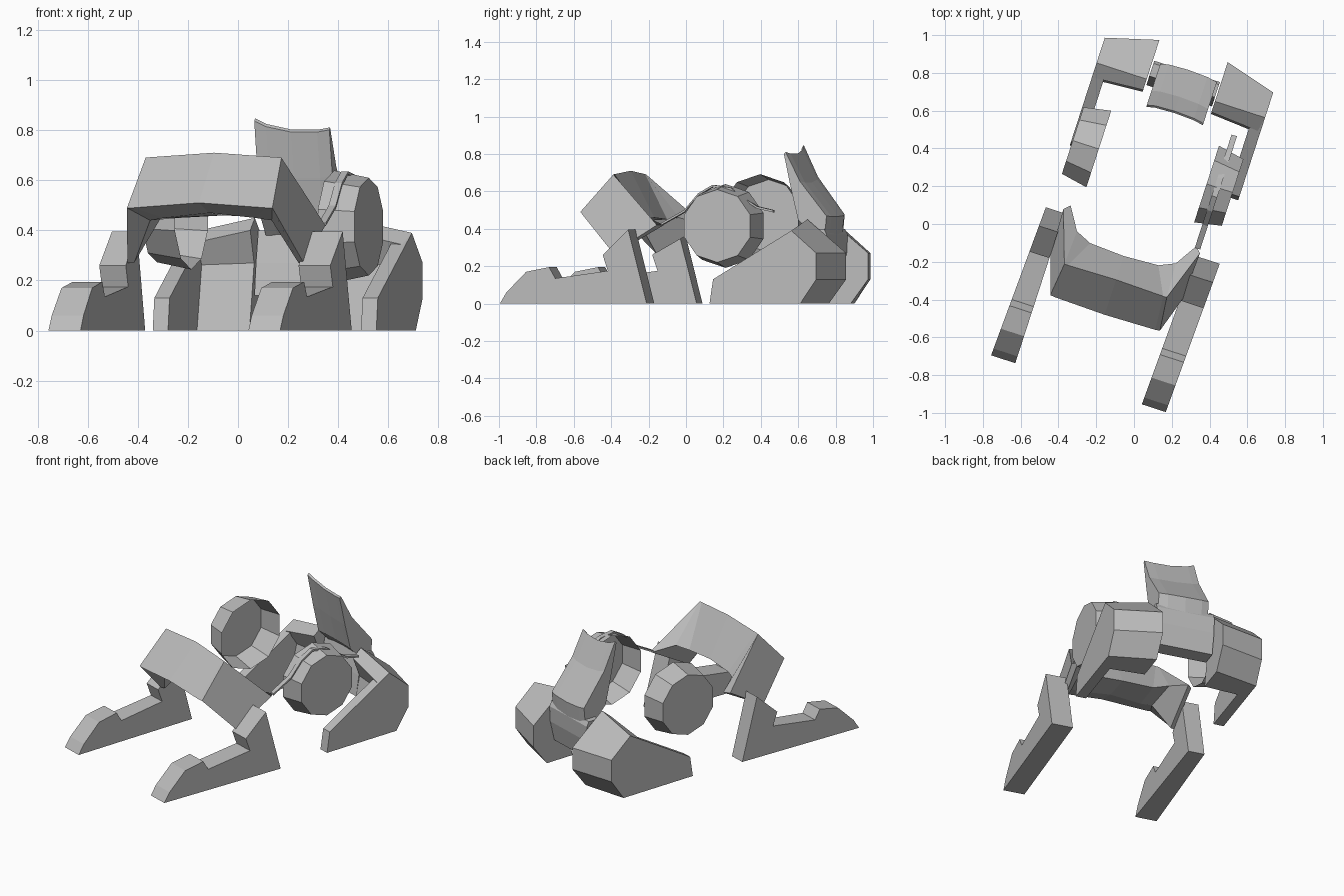
import bpy, bmesh, math
from mathutils import Matrix, Vector

if "Cube" in bpy.data.objects:
    bpy.data.objects.remove(bpy.data.objects["Cube"], do_unlink=True)

TURN = Matrix.Rotation(math.radians(-18), 4, 'Z')

grey = bpy.data.materials.new("plain_grey")
grey.use_nodes = True
grey.diffuse_color = (0.5, 0.5, 0.5, 1)
grey.node_tree.nodes["Principled BSDF"].inputs["Base Color"].default_value = (0.5, 0.5, 0.5, 1)


def loft(name, sections, ends=(True, True)):
    """Skin matching rings of points into one flat shaded part."""
    bm = bmesh.new()
    rings = [[bm.verts.new(TURN @ Vector(p)) for p in s] for s in sections]
    n = len(rings[0])
    for a, b in zip(rings, rings[1:]):
        for i in range(n):
            j = (i + 1) % n
            bm.faces.new((a[i], a[j], b[j], b[i]))
    if ends[0]:
        bm.faces.new(rings[0])
    if ends[1]:
        bm.faces.new(rings[-1])
    bmesh.ops.recalc_face_normals(bm, faces=bm.faces)
    mesh = bpy.data.meshes.new(name)
    bm.to_mesh(mesh)
    bm.free()
    mesh.materials.append(grey)
    obj = bpy.data.objects.new(name, mesh)
    bpy.context.collection.objects.link(obj)


def side(u, profile, toe=0):
    """Place a (depth, height) profile at sideways position u."""
    return [(u + toe * (v + .45), v, z) for v, z in profile]


# Front arch: crossbar bending into two arms
half = [
    [(.37, -.29, .27), (.38, -.04, .42), (.35, -.01, .42), (.345, -.28, .27)],
    [(.305, -.495, .49), (.285, -.316, .69), (.275, -.13, .46), (.255, -.35, .44)],
    [(.28, -.498, .49), (.265, -.316, .692), (.19, -.168, .45), (.19, -.37, .45)],
]
middle = [(0, -.505, .51), (0, -.31, .71), (0, -.178, .46), (0, -.37, .47)]
mirrored = [[(-x, y, z) for x, y, z in s] for s in reversed(half)]
loft("front_arch", half + [middle] + mirrored)

# Long front feet with an upright heel
foot = [(-.895, 0), (-.857, .06), (-.745, .17), (-.615, .195), (-.58, .135),
        (-.28, .175), (-.31, .26), (-.165, .395), (-.06, 0)]
loft("left_front_foot", [side(.483, foot, .035), side(.35, foot, .035)])
loft("right_front_foot", [side(-.487, foot, .04), side(-.37, foot)])

# Rear fin, and the rear block at its outer and inner ends
fin = [(.29, 0), (.31, .13), (.75, .39), (.89, .27), (.89, .13), (.80, 0)]
fin_inner = [(.29, 0), (.31, .13), (.70, .36), (.85, .27), (.85, .13), (.77, 0)]
block_outer = [(.80, 0), (.89, .13), (.89, .27), (.75, .39),
               (.67, .34), (.72, .26), (.69, .13), (.66, 0)]
block_inner = [(.87, 0), (.968, .13), (.968, .27), (.75, .45),
               (.69, .40), (.74, .27), (.71, .13), (.68, 0)]
REAR_MIDDLE = .017

for word, s, drum_z in (("left", 1, .415), ("right", -1, .468)):
    outer, plate, inner = (REAR_MIDDLE + s * w for w in (.469, .405, .19))
    loft(word + "_rear_fin", [side(outer, fin), side(plate, fin_inner)])
    loft(word + "_rear_block", [side(outer, block_outer), side(inner, block_inner)],
         ends=(False, True))

    # Shallow drum, capped outside and open inside
    rings = []
    for u, r in ((.445, .195), (.30, .224)):
        rings.append([(s * u, .32 + r * math.cos(a), drum_z + r * math.sin(a))
                      for a in (math.tau * (i + .5) / 10 for i in range(10))])
    loft(word + "_drum", rings, ends=(True, False))

# Curved rear panel, dipping between its two flared edges
panel = [(.62, .82), (.70, .66), (.85, .47), (.84, .37),
         (.76, .38), (.69, .45), (.65, .62), (.61, .81)]
loft("rear_panel", [
    [(u, v + back, z + lift * (z - .37) * 2) for v, z in panel]
    for u, lift, back in ((-.13, .03, 0), (-.085, .005, .01), (.02, -.02, .015),
                          (.13, -.02, .01), (.185, -.01, 0))])

# Skirt hanging under the rear panel, joining the two rear blocks
skirt = [(.84, .40), (.855, .37), (.85, .27), (.82, .14),
         (.72, .14), (.74, .27), (.77, .40)]
loft("rear_skirt", [side(-.165, skirt), side(.20, skirt)])

# Thin strap running from the arm over the left drum
strap = [(-.02, .43), (.11, .50), (.19, .59), (.27, .635), (.37, .62),
         (.44, .57), (.52, .52), (.61, .50)]
loft("drum_strap", [
    [(.345, v, z), (.375, v, z), (.375, v, z - .012), (.345, v, z - .012)]
    for v, z in strap])
